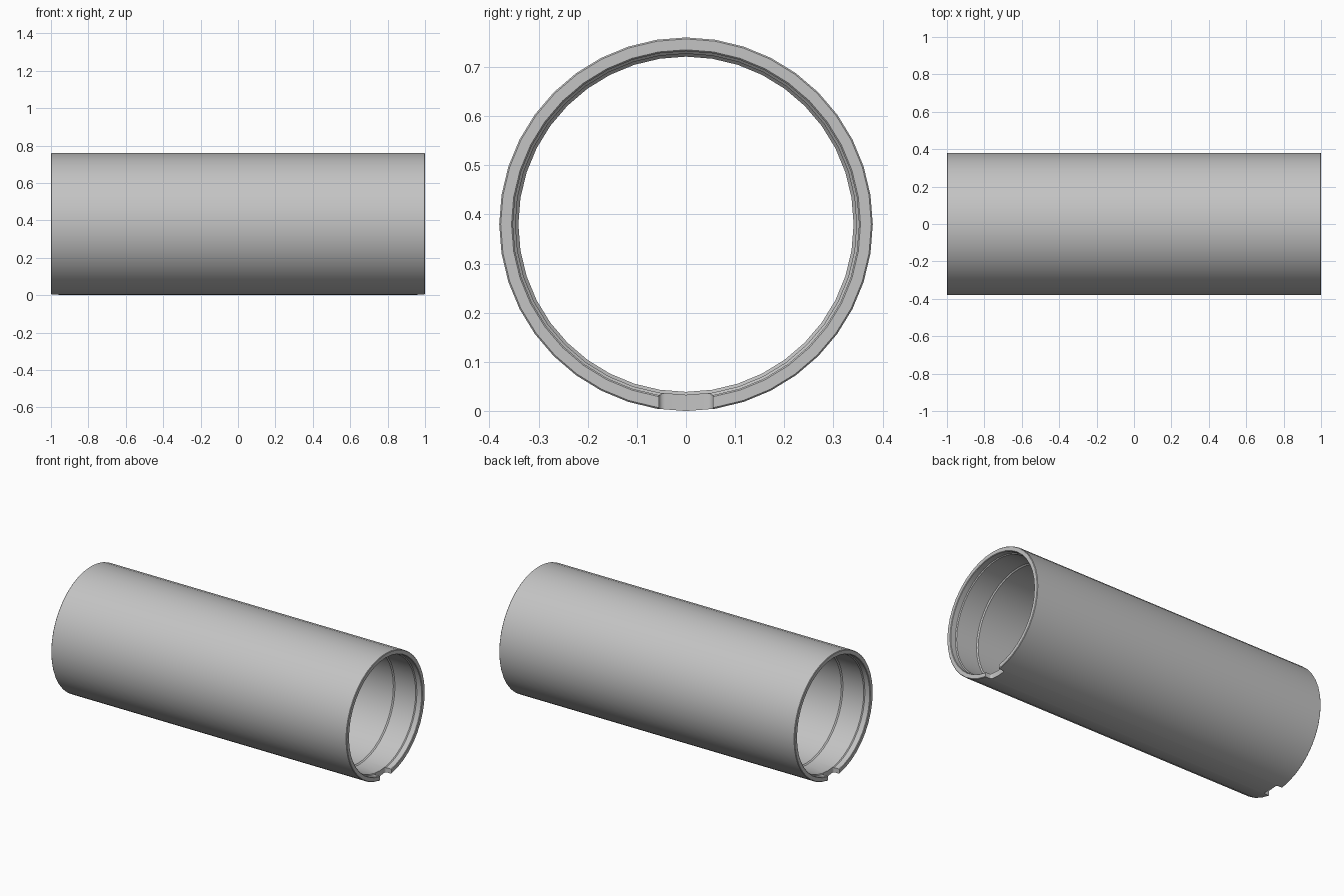
import bpy, bmesh, math
from mathutils import Matrix, Vector

cube = bpy.data.objects.get("Cube")
if cube:
    bpy.data.objects.remove(cube, do_unlink=True)

SIDES = 40
RADIUS = 0.38

grey = bpy.data.materials.new("plain grey")
grey.use_nodes = True
grey.diffuse_color = (0.55, 0.55, 0.55, 1)
grey.node_tree.nodes["Principled BSDF"].inputs["Base Color"].default_value = (0.55, 0.55, 0.55, 1)


def add_object(name, bm):
    bmesh.ops.recalc_face_normals(bm, faces=bm.faces)
    mesh = bpy.data.meshes.new(name)
    bm.to_mesh(mesh)
    bm.free()
    obj = bpy.data.objects.new(name, mesh)
    bpy.context.collection.objects.link(obj)
    mesh.materials.append(grey)
    return obj


# Tube wall: half profile (x, radius), mirrored to the other end and spun about x
half = [(0.997, RADIUS), (1.0, 0.377), (1.0, 0.355), (0.997, 0.352),
        (0.965, 0.352), (0.96, 0.347), (0.82, 0.347), (0.813, 0.341)]
profile = half + [(-x, r) for x, r in reversed(half)]
bm = bmesh.new()
rings = []
for i in range(SIDES):
    a = 2 * math.pi * i / SIDES
    rings.append([bm.verts.new((x, r * math.sin(a), RADIUS + r * math.cos(a)))
                  for x, r in profile])
for i in range(SIDES):
    a, b = rings[i], rings[(i + 1) % SIDES]
    for j in range(len(profile)):
        k = (j + 1) % len(profile)
        bm.faces.new((a[j], a[k], b[k], b[j]))
tube = add_object("tube", bm)

# Locating notches cut through the bottom of both rims, with rounded corners
for name, side in (("left_notch_cutter", 1), ("right_notch_cutter", -1)):
    bm = bmesh.new()
    bmesh.ops.create_cube(bm, size=1, matrix=Matrix.Translation((side, 0, 0.02))
                          @ Matrix.Diagonal((0.08, 0.11, 0.12, 1)))
    corners = [e for e in bm.edges
               if abs((e.verts[0].co - e.verts[1].co).normalized().z) > 0.9
               and abs(e.verts[0].co.x) < 1]
    bmesh.ops.bevel(bm, geom=corners, offset=0.012, segments=4, profile=0.5,
                    affect='EDGES')
    cutter = add_object(name, bm)
    cutter.hide_render = True
    cutter.hide_set(True)
    cut = tube.modifiers.new(name, 'BOOLEAN')
    cut.operation = 'DIFFERENCE'
    cut.solver = 'EXACT'
    cut.object = cutter

# Bake the cuts, then remove the cutters
graph = bpy.context.evaluated_depsgraph_get()
tube.data = bpy.data.meshes.new_from_object(tube.evaluated_get(graph))
for m in list(tube.modifiers):
    cutter = m.object
    tube.modifiers.remove(m)
    bpy.data.objects.remove(cutter, do_unlink=True)

# Smooth round walls, crisp rims and steps
bpy.ops.object.select_all(action='DESELECT')
tube.select_set(True)
bpy.context.view_layer.objects.active = tube
bpy.ops.object.shade_smooth_by_angle(angle=math.radians(30))
